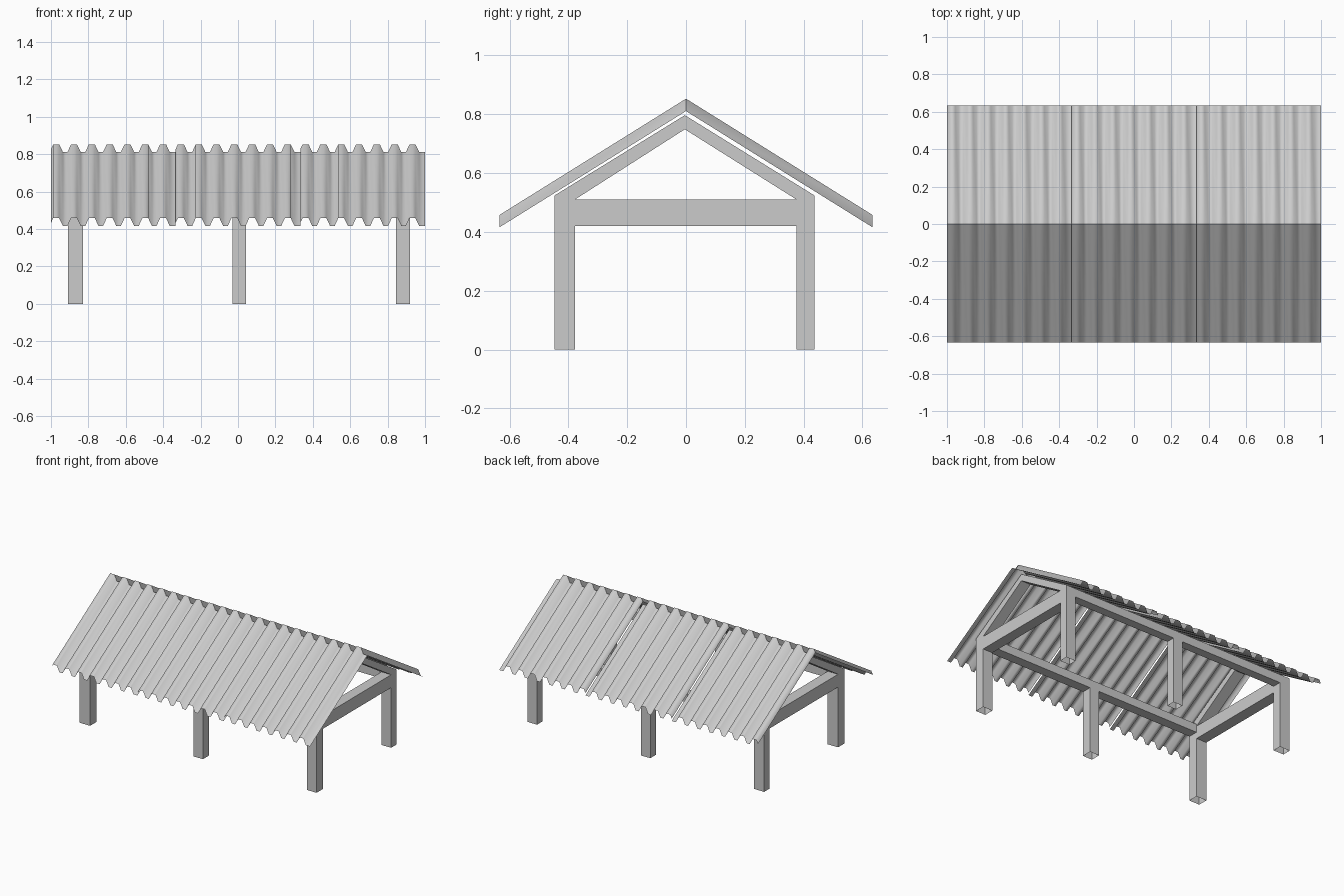
import bpy, bmesh

cube = bpy.data.objects.get("Cube")
if cube:
    bpy.data.objects.remove(cube)

grey = bpy.data.materials.new("plain grey")
grey.use_nodes = True
grey.diffuse_color = (0.6, 0.6, 0.6, 1)
grey.node_tree.nodes["Principled BSDF"].inputs["Base Color"].default_value = (0.6, 0.6, 0.6, 1)


def finish(name, bm):
    mesh = bpy.data.meshes.new(name)
    bm.to_mesh(mesh)
    bm.free()
    mesh.materials.append(grey)
    ob = bpy.data.objects.new(name, mesh)
    bpy.context.collection.objects.link(ob)
    return ob


def prism(name, outline, x0, x1, open_bottom=False):
    """Extrude a (y, z) outline along x."""
    bm = bmesh.new()
    face = bm.faces.new([bm.verts.new((x0, y, z)) for y, z in outline])
    ext = bmesh.ops.extrude_face_region(bm, geom=[face])["geom"]
    bmesh.ops.translate(bm, vec=(x1 - x0, 0, 0),
                        verts=[v for v in ext if isinstance(v, bmesh.types.BMVert)])
    bmesh.ops.recalc_face_normals(bm, faces=bm.faces)
    if open_bottom:
        low = [f for f in bm.faces if all(v.co.z < 0.001 for v in f.verts)]
        bmesh.ops.delete(bm, geom=low, context="FACES_ONLY")
    return finish(name, bm)


# Timber frame
bays = {"right": (-0.91, -0.83), "middle": (-0.03, 0.042), "left": (0.845, 0.92)}
sides = {"front": (-0.447, -0.378), "back": (0.437, 0.376)}
APEX, RAFTER_TOP, RAFTER_BASE = -0.004, 0.797, 0.749
TIE_LOW, TIE_TOP, POST_TOP = 0.42, 0.51, 0.524

for side, (outer, inner) in sides.items():
    for bay, (x0, x1) in bays.items():
        prism(f"{side}_{bay}_post",
              [(outer, 0), (inner, 0), (inner, POST_TOP), (outer, POST_TOP)], x0, x1, True)
        if bay != "middle":
            prism(f"{side}_{bay}_rafter",
                  [(outer, POST_TOP), (inner, TIE_TOP), (APEX, RAFTER_BASE), (APEX, RAFTER_TOP)],
                  x0, x1)
    prism(f"{side}_eave_beam",
          [(outer, 0.465), (inner, 0.465), (inner, POST_TOP), (outer, POST_TOP)],
          bays["right"][1], bays["left"][0])

for bay in ("right", "left"):
    prism(f"{bay}_tie_beam",
          [(sides["front"][1], TIE_LOW), (sides["back"][1], TIE_LOW),
           (sides["back"][1], TIE_TOP), (sides["front"][1], TIE_TOP)], *bays[bay])

# Corrugated roof: three sheets on each slope, seven ribs per sheet
RIDGE, EAVE, HALF_DEPTH, RIB = 0.811, 0.416, 0.634, 0.042
SHEET, RIBS = 2 / 3, 7
PITCH = SHEET / RIBS


def sheet_profile():
    pts = [(0, 0.4 * RIB)]
    for i in range(RIBS):
        x = i * PITCH
        pts += [(x + 0.012, RIB), (x + 0.044, RIB), (x + 0.064, 0), (x + 0.088, 0)]
    return pts + [(SHEET, 0)]


for side, sign in (("front", -1), ("back", 1)):
    for n in range(3):
        bm = bmesh.new()
        rows = []
        for y, z in ((0, RIDGE), (sign * HALF_DEPTH, EAVE)):
            rows.append([bm.verts.new((-1 + n * SHEET + px, y, z + pz))
                         for px, pz in sheet_profile()])
        for i in range(len(rows[0]) - 1):
            quad = [rows[0][i], rows[0][i + 1], rows[1][i + 1], rows[1][i]]
            f = bm.faces.new(quad if sign < 0 else quad[::-1])
            f.normal_update()
            if f.normal.z < 0:
                f.normal_flip()
            f.smooth = True
        finish(f"{side}_roof_sheet_{n + 1}", bm)
